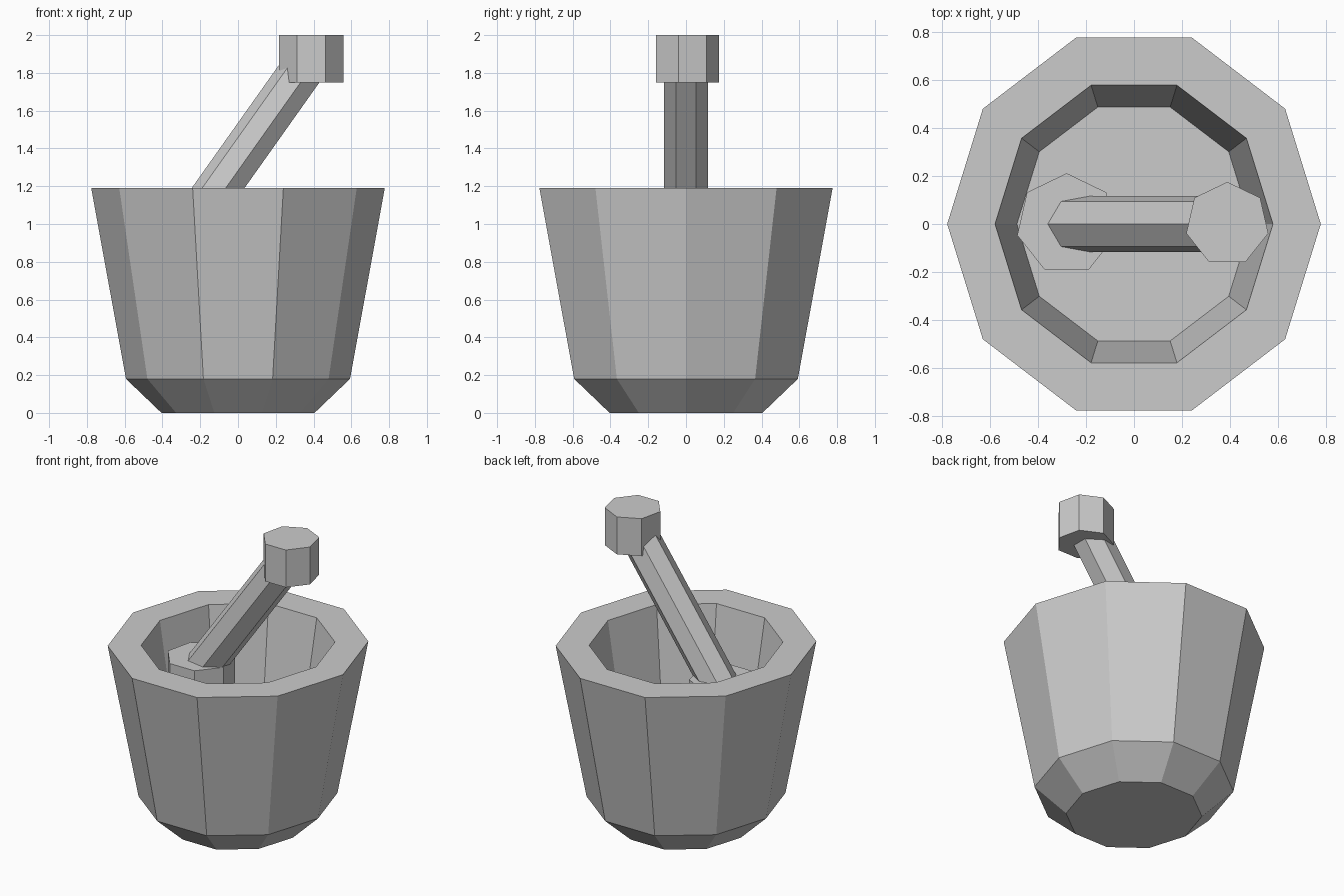
import bpy, bmesh
from math import sin, cos, tau, pi
from mathutils import Vector

if "Cube" in bpy.data.objects:
    bpy.data.objects.remove(bpy.data.objects["Cube"])


def loft(name, rings):
    """Closed flat-shaded solid skinned through equal-length point rings."""
    bm = bmesh.new()
    loops = [[bm.verts.new(p) for p in ring] for ring in rings]
    n = len(loops[0])
    for a, b in zip(loops, loops[1:]):
        for i in range(n):
            j = (i + 1) % n
            bm.faces.new((a[i], a[j], b[j], b[i]))
    bm.faces.new(loops[0][::-1])
    bm.faces.new(loops[-1])
    bmesh.ops.recalc_face_normals(bm, faces=bm.faces)
    mesh = bpy.data.meshes.new(name)
    bm.to_mesh(mesh)
    bm.free()
    obj = bpy.data.objects.new(name, mesh)
    bpy.context.collection.objects.link(obj)
    return obj


def ring(center, u, v, n, start=0.0):
    """Polygon of n points around center, spanned by the radius vectors u and v."""
    c, u, v = Vector(center), Vector(u), Vector(v)
    return [c + u * cos(start + tau * i / n) + v * sin(start + tau * i / n) for i in range(n)]


# Mortar: ten-sided bowl, profile of half-width and height, outside then inside
profile = [(0.405, 0.0), (0.593, 0.18), (0.777, 1.19), (0.578, 1.19), (0.487, 0.60)]
STRETCH = 1.05
loft("mortar_bowl", [ring((0, 0, z), (r, 0, 0), (0, r * STRETCH, 0), 10) for r, z in profile])


# Pestle heads: upright seven-sided prisms with a corner towards the back
def head(name, x, r, z0, z1):
    loft(name, [ring((x, 0, z), (r, 0, 0), (0, r, 0), 7, pi / 2) for z in (z0, z1)])


head("pestle_top_knob", 0.388, 0.175, 1.75, 2.0)
head("pestle_grinding_head", -0.28, 0.211, 0.60, 1.03)

# Pestle handle: slanted seven-sided rod, one ridge facing up
start, end = Vector((-0.318, 0, 0.88)), Vector((0.391, 0, 1.88))
axis = (end - start).normalized()
up = Vector((-axis.z, 0, axis.x)) * 0.12
side = Vector((0, 0.12, 0))
loft("pestle_handle", [ring(p, up, side, 7) for p in (start, end)])
